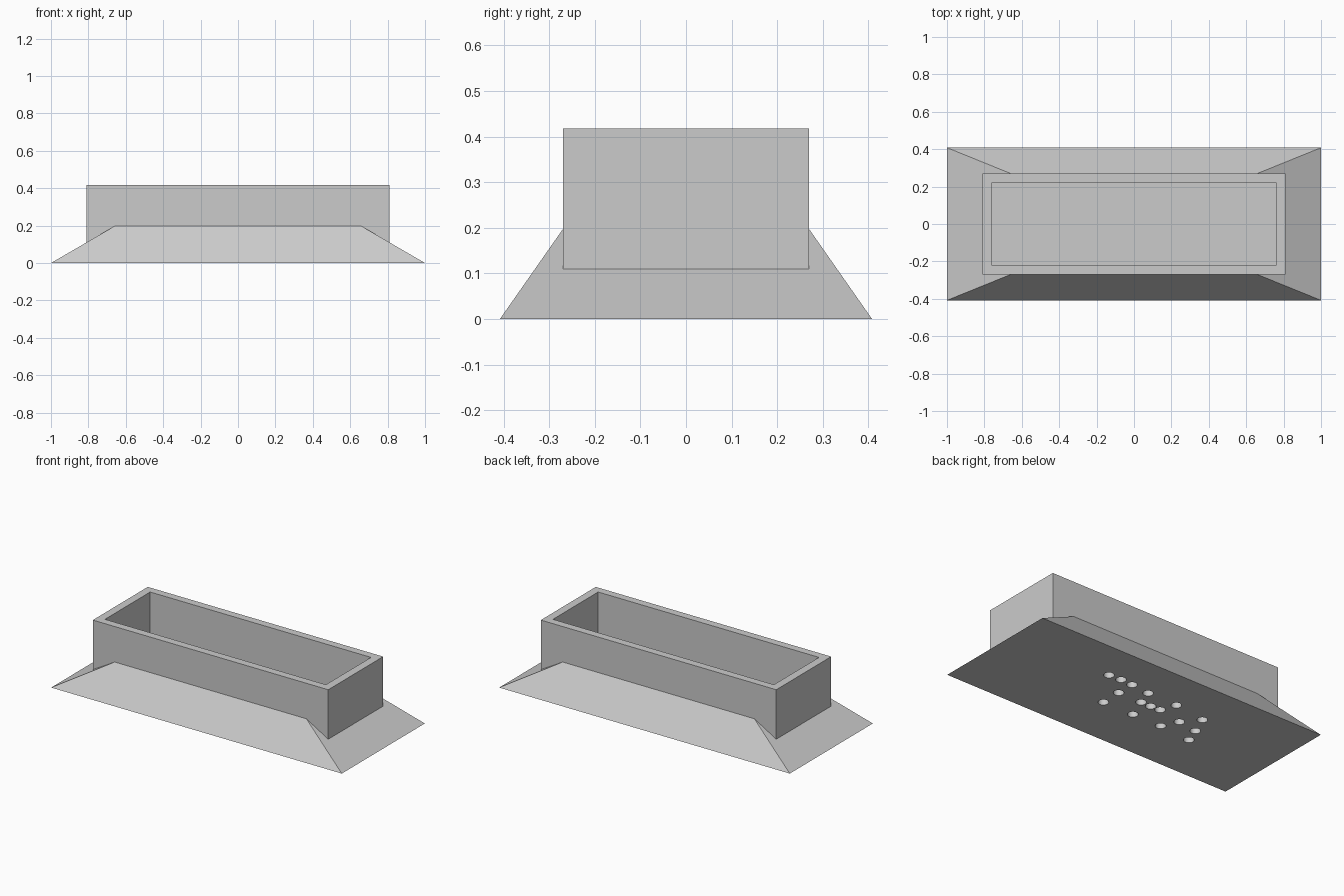
import bpy, bmesh, math
from mathutils import Matrix

if "Cube" in bpy.data.objects:
    bpy.data.objects.remove(bpy.data.objects["Cube"])

grey = bpy.data.materials.new("light grey")
grey.diffuse_color = (0.6, 0.6, 0.6, 1)
grey.use_nodes = True
grey.node_tree.nodes["Principled BSDF"].inputs["Base Color"].default_value = grey.diffuse_color


def finish(bm, name):
    bmesh.ops.recalc_face_normals(bm, faces=bm.faces)
    me = bpy.data.meshes.new(name)
    bm.to_mesh(me)
    bm.free()
    me.materials.append(grey)
    ob = bpy.data.objects.new(name, me)
    bpy.context.collection.objects.link(ob)
    return ob


def block(name, x, y, z0, z1, top_x=None, top_y=None):
    """Box with half sizes x, y; the top may be narrower."""
    bm = bmesh.new()
    bmesh.ops.create_cube(bm, size=2)
    for v in bm.verts:
        up = v.co.z > 0
        v.co.x *= (top_x or x) if up else x
        v.co.y *= (top_y or y) if up else y
        v.co.z = z1 if up else z0
    return finish(bm, name)


def combine(target, tool, operation):
    m = target.modifiers.new(tool.name, 'BOOLEAN')
    m.object, m.operation, m.solver = tool, operation, 'EXACT'
    bpy.context.view_layer.objects.active = target
    bpy.ops.object.modifier_apply(modifier=m.name)
    bpy.data.objects.remove(tool)


# Sloped foot, running up into the trough walls
planter = block("planter", 1.0, 0.408, 0, 0.22, 0.62, 0.254)

# Trough body and its hollow
combine(planter, block("trough_body", 0.81, 0.27, 0.108, 0.418), 'UNION')
combine(planter, block("trough_hollow", 0.76, 0.222, 0.16, 0.5), 'DIFFERENCE')

# Scattered round sockets in the underside
sockets = [(.315, .161), (.232, .165), (.15, .161), (.022, .147),
           (.15, .047), (.147, -.087), (-.012, .046), (-.081, .046),
           (-.146, .049), (-.063, -.085), (-.182, .145), (-.312, .016),
           (-.262, -.085), (-.395, .114), (-.444, -.004), (-.48, -.103)]
bm = bmesh.new()
for x, y in sockets:
    bmesh.ops.create_cone(bm, cap_ends=True, segments=32, radius1=0.03,
                          radius2=0.03, depth=0.1,
                          matrix=Matrix.Translation((x, y, 0)))
combine(planter, finish(bm, "underside_sockets"), 'DIFFERENCE')

# Smooth socket walls, crisp edges elsewhere
planter.select_set(True)
bpy.context.view_layer.objects.active = planter
bpy.ops.object.shade_smooth_by_angle(angle=math.radians(25))
